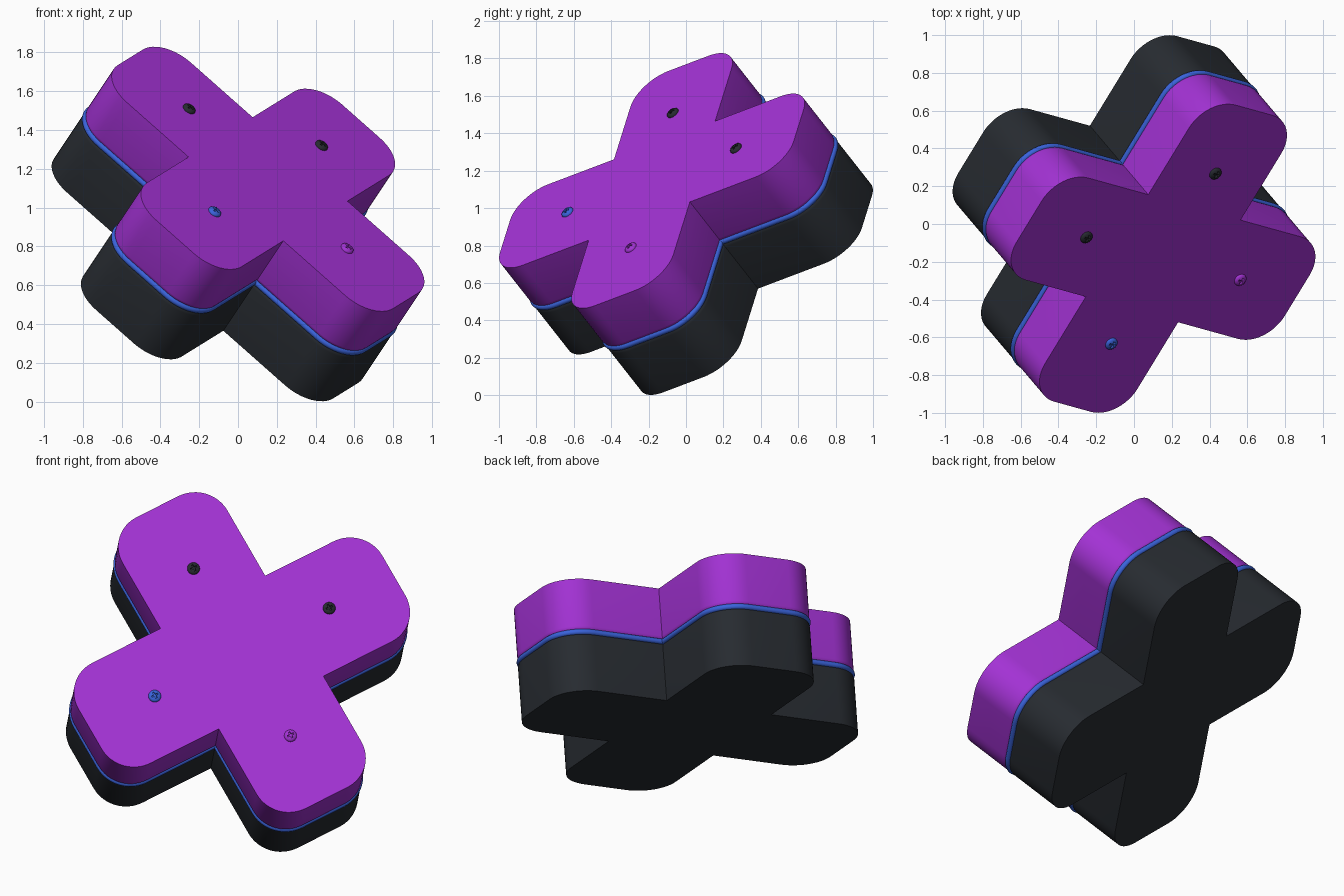
import bpy, math
from mathutils import Matrix, Vector

if "Cube" in bpy.data.objects:
    bpy.data.objects.remove(bpy.data.objects["Cube"])

# Tilted frame of the toy: two arm directions and the face normal
U = Vector((0.734, -0.203, -0.649)).normalized()
N = U.cross(Vector((0.497, 0.812, 0.307))).normalized()
V = N.cross(U)
FRAME = Matrix.Translation((0, 0, 0.915)) @ Matrix((U, V, N)).transposed().to_4x4()

HALF, REACH, ROUND, THICK = 0.333, 0.967, 0.2, 0.333
SEAM = 0.02


def material(name, color):
    m = bpy.data.materials.new(name)
    m.diffuse_color = (*color, 1)
    m.use_nodes = True
    m.node_tree.nodes["Principled BSDF"].inputs["Base Color"].default_value = m.diffuse_color
    return m


PURPLE = material("purple", (0.366, 0.032, 0.66))
BLUE = material("blue", (0.042, 0.127, 0.716))
BLACK = material("black", (0.020, 0.024, 0.030))


def cross_outline(half, reach, radius, inset=0.0, steps=12):
    """Plus-shaped outline with rounded arm tips and sharp inner corners."""
    h, l, r = half - inset, reach - inset, max(radius - inset, 0)
    arm = []
    for side in (-1, 1):
        if r == 0:
            arm.append((l, side * h))
            continue
        for i in range(steps + 1):
            a = math.pi / 2 * (i / steps + (-1 if side < 0 else 0))
            arm.append((l - r + r * math.cos(a), side * (h - r) + r * math.sin(a)))
    arm.append((h, h))
    pts = []
    for k in range(4):
        c, s = ((1, 0), (0, 1), (-1, 0), (0, -1))[k]
        pts += [(c * x - s * y, s * x + c * y) for x, y in arm]
    return pts


def circle(radius, steps=24):
    return [(radius * math.cos(2 * math.pi * i / steps),
             radius * math.sin(2 * math.pi * i / steps)) for i in range(steps)]


def loft(name, rings, mat, place, caps=True):
    """Skin a list of (outline, height) rings, from bottom to top."""
    n = len(rings[0][0])
    verts = [(x, y, z) for outline, z in rings for x, y in outline]
    faces = [(a * n + i, a * n + (i + 1) % n, (a + 1) * n + (i + 1) % n, (a + 1) * n + i)
             for a in range(len(rings) - 1) for i in range(n)]
    if caps:
        faces.append(tuple(reversed(range(n))))
        faces.append(tuple(range(len(verts) - n, len(verts))))
    me = bpy.data.meshes.new(name)
    me.from_pydata(verts, [], faces)
    if mat:
        me.materials.append(mat)
    ob = bpy.data.objects.new(name, me)
    bpy.context.collection.objects.link(ob)
    ob.matrix_world = place
    bpy.ops.object.select_all(action='DESELECT')
    bpy.context.view_layer.objects.active = ob
    ob.select_set(True)
    bpy.ops.object.shade_smooth_by_angle(angle=math.radians(30))
    return ob


def body_ring(inset, z):
    return cross_outline(HALF, REACH, ROUND, inset), z


# Two shell halves, each with a softened edge at the seam
soft = [(0.018, 0.008), (0.009, 0.012), (0.003, 0.02), (0.0, 0.032)]
loft("upper_shell", [body_ring(d, SEAM + z) for d, z in soft] + [body_ring(0, THICK)],
     PURPLE, FRAME)
loft("lower_shell", [body_ring(0, -THICK)] + [body_ring(d, SEAM - z) for d, z in reversed(soft)],
     BLACK, FRAME)

# Bead running round the seam
bead = []
for i in range(9):
    a = math.pi * (i / 8 - 0.5)
    bead.append(body_ring(0.011 - 0.017 * math.cos(a), SEAM + 0.017 * math.sin(a)))
loft("seam_bead", bead, BLUE, FRAME)

# Domed cross-slot screws, one per arm
screws = [("right_screw", (1, 0), PURPLE), ("back_screw", (0, 1), BLACK),
          ("left_screw", (-1, 0), BLACK), ("front_screw", (0, -1), BLUE)]
for name, (dx, dy), mat in screws:
    place = FRAME @ Matrix.Translation((0.555 * dx, 0.555 * dy, THICK))
    rings = [(circle(0.035), -0.01), (circle(0.035), 0.003)]
    for i in range(1, 6):
        a = math.radians(15 * i)
        rings.append((circle(0.035 * math.cos(a)), 0.003 + 0.017 * math.sin(a)))
    head = loft(name, rings, mat, place)
    slot = [(cross_outline(0.005, 0.019, 0), z) for z in (0.005, 0.05)]
    cutter = loft(name + "_slot_cutter", slot, None, place)
    cutter.hide_render = True
    cutter.display_type = 'WIRE'
    cut = head.modifiers.new("slot", 'BOOLEAN')
    cut.operation = 'DIFFERENCE'
    cut.solver = 'EXACT'
    cut.object = cutter
